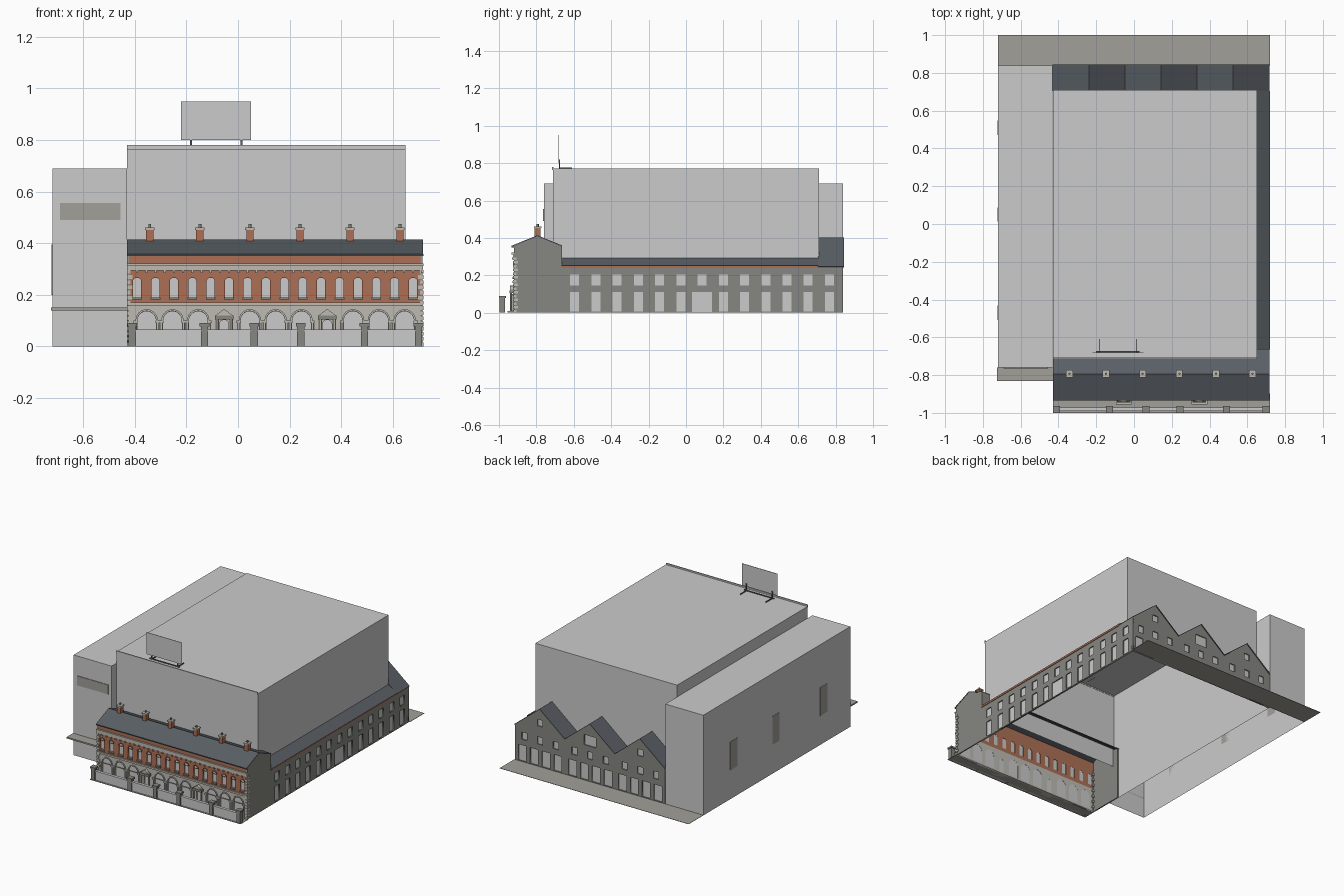
import bpy, bmesh, math
from mathutils import Matrix

if "Cube" in bpy.data.objects:
    bpy.data.objects.remove(bpy.data.objects["Cube"])


def material(name, rgb):
    m = bpy.data.materials.new(name)
    m.diffuse_color = (*rgb, 1)
    m.use_nodes = True
    m.node_tree.nodes["Principled BSDF"].inputs["Base Color"].default_value = m.diffuse_color
    return m


BRICK = material("brick", (0.42, 0.16, 0.09))
SLATE = material("slate", (0.10, 0.115, 0.13))
STONE = material("pale_stone", (0.52, 0.50, 0.45))
DARK = material("dark_stone", (0.24, 0.24, 0.22))
PAVE = material("paving", (0.36, 0.35, 0.32))
FRONT = Matrix.Rotation(math.pi / 2, 4, 'X')                       # (u, v) -> (x, z)
SIDE = Matrix(((0, 0, 1, 0), (1, 0, 0, 0), (0, 1, 0, 0), (0, 0, 0, 1)))  # (u, v) -> (y, z)


def finish(name, mesh, mat=None):
    ob = bpy.data.objects.new(name, mesh)
    bpy.context.collection.objects.link(ob)
    if mat:
        mesh.materials.clear()
        mesh.materials.append(mat)
    return ob


def boxes(name, specs, mat=None, open_bottom=False):
    """One object of several boxes, each (x0, x1, y0, y1, z0, z1)."""
    bm = bmesh.new()
    for x0, x1, y0, y1, z0, z1 in specs:
        M = Matrix.Translation(((x0 + x1) / 2, (y0 + y1) / 2, (z0 + z1) / 2)) @ \
            Matrix.Diagonal((x1 - x0, y1 - y0, z1 - z0, 1))
        bmesh.ops.create_cube(bm, size=1, matrix=M)
    if open_bottom:
        bm.normal_update()
        bmesh.ops.delete(bm, geom=[f for f in bm.faces if f.normal.z < -.5], context='FACES')
    me = bpy.data.meshes.new(name)
    bm.to_mesh(me)
    bm.free()
    return finish(name, me, mat)


def cylinders(name, specs, mat=None, sides=10):
    """Upright cylinders, each (x, y, z0, z1, r)."""
    bm = bmesh.new()
    for x, y, z0, z1, r in specs:
        bmesh.ops.create_cone(bm, cap_ends=True, segments=sides, radius1=r, radius2=r,
                              depth=z1 - z0, matrix=Matrix.Translation((x, y, (z0 + z1) / 2)))
    for f in bm.faces:
        f.smooth = abs(f.normal.z) < .5
    me = bpy.data.meshes.new(name)
    bm.to_mesh(me)
    bm.free()
    return finish(name, me, mat)


def panel(name, loops, plane, pos, thick, mat=None):
    """Flat plate from closed outlines; inner outlines become holes."""
    cu = bpy.data.curves.new(name, 'CURVE')
    cu.dimensions, cu.fill_mode, cu.extrude = '2D', 'BOTH', thick / 2
    for loop in loops:
        sp = cu.splines.new('POLY')
        sp.points.add(len(loop) - 1)
        for p, (u, v) in zip(sp.points, loop):
            p.co = (u, v, 0, 1)
        sp.use_cyclic_u = True
    tmp = bpy.data.objects.new(name + "_curve", cu)
    bpy.context.collection.objects.link(tmp)
    dg = bpy.context.evaluated_depsgraph_get()
    me = bpy.data.meshes.new_from_object(tmp.evaluated_get(dg))
    bpy.data.objects.remove(tmp)
    me.transform(Matrix.Translation(pos) @ plane)
    return finish(name, me, mat)


def strip(name, pts, offset, mat, thick=0.006):
    """Sheet swept from a polyline along an offset."""
    n = len(pts)
    verts = list(pts) + [tuple(a + b for a, b in zip(p, offset)) for p in pts]
    me = bpy.data.meshes.new(name)
    me.from_pydata(verts, [], [(i, i + 1, n + i + 1, n + i) for i in range(n - 1)])
    ob = finish(name, me, mat)
    ob.modifiers.new("thickness", 'SOLIDIFY').thickness = thick
    ob.modifiers["thickness"].offset = 0
    return ob


def rect(u0, u1, v0, v1):
    return [(u0, v0), (u1, v0), (u1, v1), (u0, v1)]


def arch(c, w, v0, spring, rise=None, n=12):
    rise = rise or w
    return [(c - w, v0), (c + w, v0)] + [
        (c + w * math.cos(math.pi * i / n), spring + rise * math.sin(math.pi * i / n)) for i in range(n + 1)]


L, R, F, B = -0.43, 0.715, -0.92, 0.84

# Large auditorium shell with front parapet
boxes("main_hall", [(L, 0.65, -0.71, 0.71, 0.245, 0.77)], None, True)
boxes("hall_parapet", [(L, 0.65, -0.716, -0.708, 0.762, 0.78)])

# Rooftop board on a light frame
boxes("roof_board", [(-0.22, 0.05, -0.682, -0.679, 0.80, 0.95)])
boxes("board_frame", [s for x in (-0.183, 0.014) for s in (
    (x - .004, x + .004, -.679, -.673, .77, .82), (x - .003, x + .003, -.679, -.61, .77, .776))]
    + [(-0.2, 0.03, -.679, -.673, .772, .778)], SLATE)

# Tall side block with canopy, fascia and wall panels
boxes("side_block", [(-0.72, L - .001, -0.76, B, 0, 0.69)], None, True)
boxes("entrance_canopy", [(-0.725, L, -0.83, -0.76, 0.14, 0.15)], PAVE)
boxes("fascia_panel", [(-0.69, -0.455, -0.764, -0.76, 0.49, 0.555)], PAVE)
boxes("side_wall_panels", [(-0.722, -0.72, y - .038, y + .038, .2, .395) for y in (.51, .05, -.47)], PAVE)

# Ground strips
boxes("rear_yard", [(-0.72, 0.72, B, 1.0, 0, 0.002)], PAVE)
boxes("forecourt", [(L, 0.72, -1.0, F, 0, 0.002)], PAVE)

# Front range: arcaded stone ground floor
bays = [-0.354 + 0.1 * i for i in range(11)]
doors = (bays[3], bays[7])
arches = [arch(c, .036, .012, .1) for c in bays if c not in doors]
doorways = [arch(c, .018, .004, .085) for c in doors]
panel("arcade_wall", [rect(L, R, 0, .165)] + arches + doorways, FRONT, (0, F + .006, 0), .012, STONE)
panel("arcade_glazing", arches + doorways, FRONT, (0, F + .01, 0), .002)
for c in bays:
    if c not in doors:
        panel("arch_moulding", [arch(c, .043, .1, .101), arch(c, .036, .1005, .101)],
              FRONT, (0, F - .003, 0), .006, STONE)
cols = [c + s for c in bays for s in (-.043, .043) if c not in doors]
cylinders("arcade_columns", [(x, F - .003, 0, .092, .005) for x in cols], STONE)
boxes("column_capitals", [(x - .008, x + .008, F - .011, F, .091, .101) for x in cols], STONE)
boxes("column_bases", [(x - .008, x + .008, F - .011, F, 0, .012) for x in cols], STONE)

# Doorcases with columns, entablature, pediment and step
for c in doors:
    cylinders("door_columns", [(c + s, F - .015, .008, .105, .005) for s in (-.027, .027)], STONE)
    boxes("door_entablature", [(c - .036, c + .036, F - .024, F, .105, .12)], DARK)
    panel("door_pediment", [[(c - .034, .12), (c + .034, .12), (c, .145)]], FRONT, (0, F - .01, 0), .02, STONE)
    boxes("door_step", [(c - .042, c + .042, F - .035, F, 0, .01)], STONE)

# Brick upper floor with arched windows
wx = [-0.391 + 0.0713 * i for i in range(16)]
wins = [arch(x, .0155, .19, .255, .011, 8) for x in wx]
panel("brick_wall", [rect(L, R, .165, .358)] + wins, FRONT, (0, F + .006, 0), .012, BRICK)
panel("upper_glazing", wins, FRONT, (0, F + .009, 0), .002)
boxes("window_sills", [(x - .019, x + .019, F - .008, F, .181, .19) for x in wx], DARK)
for x in wx:
    panel("window_hood", [arch(x, .02, .25, .256, .015, 8), arch(x, .0155, .2505, .255, .011, 8)],
          FRONT, (0, F - .002, 0), .004, BRICK)

# String course, cornice bands and gutter
boxes("string_course", [(L, R + .003, F - .008, F, .158, .17)], STONE)
boxes("cornice_lower", [(L, R + .003, F - .006, F, .294, .318)], STONE)
boxes("cornice_upper", [(L, R + .004, F - .012, F, .312, .322)], STONE)
boxes("cornice_brackets", [(x + .0357 * k - .004, x + .0357 * k + .004, F - .01, F, .285, .296)
                           for x in wx for k in (0, 1)], STONE)
boxes("gutter", [(L, R + .004, F - .012, F, .35, .358)], SLATE)

# Corner quoins
boxes("quoins", [(x, x + w, F - .004, F + w, .02 * i + .002, .02 * i + .016)
                 for i in range(15) for w in [.022 if i % 2 else .014]
                 for x in (L, R - w + .004)], STONE)

# Gable ends and slate roof of the front range
gable = [(F, 0), (-.665, 0), (-.665, .355), (-.795, .41), (F, .358)]
for x in (L + .004, R - .004):
    panel("gable_end", [gable], SIDE, (x, 0, 0), .008, DARK)
strip("front_roof", [(L, -.932, .355), (L, -.795, .411), (L, -.663, .357)], (R - L + .002, 0, 0), SLATE)
boxes("roof_return_wall", [(.65, R, -.669, -.664, .24, .356)], DARK)

# Chimneys: brick stack, stone caps and pot
cx = [-0.342 + 0.194 * i for i in range(6)]
boxes("chimney_stacks", [(x - .014, x + .014, -.809, -.777, .39, .455) for x in cx], BRICK)
boxes("chimney_caps", [(x - .018, x + .018, -.813, -.773, .452, .46) for x in cx], STONE)
cylinders("chimney_pots", [(x, -.793, .46, .475, .006) for x in cx], DARK)

# Long right-hand side wall with two rows of windows
ys = [-0.595 + 0.1135 * i for i in range(13)]
holes = [rect(y - .024, y + .024, .145, .205) for y in ys]
holes += [rect(y - .024, y + .024, .008, .112) for i, y in enumerate(ys) if i != 6]
holes.append(rect(.033, .138, .004, .112))
panel("side_wall", [rect(-.665, B, 0, .245)] + holes, SIDE, (R - .006, 0, 0), .012, DARK)
panel("side_glazing", holes, SIDE, (R - .008, 0, 0), .002)
boxes("side_brick_eave", [(R - .012, R + .004, -.665, .705, .24, .25)], BRICK)
strip("lean_to_roof", [(R + .003, -.665, .25), (.65, -.665, .29)], (0, 1.37, 0), SLATE)

# Rear wall with three gables
zig = [(L + (R - L) * i / 6, .40 if i % 2 else .245) for i in range(7)]
rear = []
for k, i in enumerate((1, 3, 5)):
    c = zig[i][0]
    rear.append(rect(c - .045, c + .045, .245, .315) if k == 1 else rect(c - .02, c + .02, .28, .325))
    rear += [rect(c + d - .02, c + d + .02, .155, .205) for d in (-.12, 0, .12)]
    rear += [rect(c + d - .03, c + d + .03, .006, .115) for d in (-.135, -.045, .045, .135)]
panel("rear_wall", [[(L, 0), (R, 0)] + zig[::-1]] + rear, FRONT, (0, B - .006, 0), .012, DARK)
panel("rear_glazing", rear, FRONT, (0, B - .008, 0), .002)
strip("rear_roofs", [(x, .705, z) for x, z in zig], (0, .14, 0), SLATE)

# Front boundary wall with capped piers
px = [-0.41, -0.13, 0.063, 0.243, 0.49, 0.70]
boxes("boundary_wall", [(a, b, -.987, -.975, 0, .06) for a, b in zip(px, px[1:])])
boxes("wall_coping", [(a, b, -.991, -.971, .058, .066) for a, b in zip(px, px[1:])])
boxes("piers", [(x - .014, x + .014, -.996, -.967, 0, .08) for x in px], DARK)
boxes("pier_caps", [(x - .019, x + .019, -1.0, -.963, .078, .09) for x in px], DARK)
